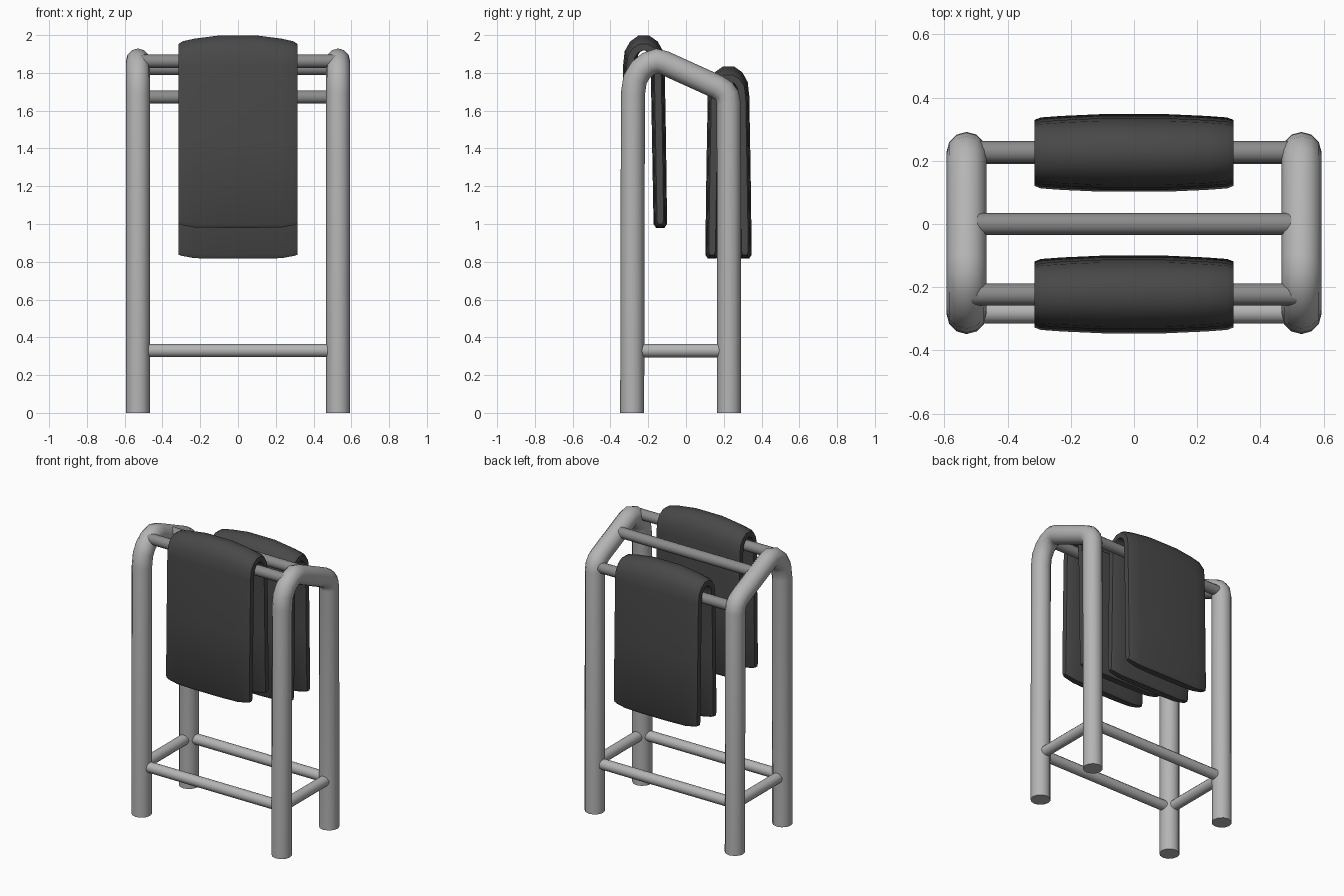
import bpy, bmesh, math
from mathutils import Vector

if "Cube" in bpy.data.objects:
    bpy.data.objects.remove(bpy.data.objects["Cube"])


def material(name, v):
    m = bpy.data.materials.new(name)
    m.diffuse_color = (v, v, v, 1)
    m.use_nodes = True
    m.node_tree.nodes["Principled BSDF"].inputs["Base Color"].default_value = m.diffuse_color
    return m


STEEL = material("light grey metal", 0.46)
RAIL = material("mid grey metal", 0.26)
CLOTH = material("dark grey towel", 0.065)


def finish(name, bm, mat, angle=40):
    bmesh.ops.recalc_face_normals(bm, faces=bm.faces)
    me = bpy.data.meshes.new(name)
    bm.to_mesh(me)
    bm.free()
    me.materials.append(mat)
    for p in me.polygons:
        p.use_smooth = True
    me.set_sharp_from_angle(angle=math.radians(angle))
    ob = bpy.data.objects.new(name, me)
    bpy.context.collection.objects.link(ob)
    return ob


def skin(bm, rings):
    """Bridge closed rings of points and cap both ends."""
    vs = [[bm.verts.new(p) for p in r] for r in rings]
    n = len(vs[0])
    for a, b in zip(vs, vs[1:]):
        for i in range(n):
            j = (i + 1) % n
            bm.faces.new((a[i], a[j], b[j], b[i]))
    bm.faces.new(vs[0])
    bm.faces.new(vs[-1])


def tube(name, pts, r, mat, side, sides=12, flat_ends=False):
    """Mitred round tube along a planar path; side is the plane normal."""
    pts = [Vector(p) for p in pts]
    side = Vector(side)
    rings = []
    for k, p in enumerate(pts):
        d0 = (p - pts[k - 1]).normalized() if k else (pts[1] - p).normalized()
        d1 = (pts[k + 1] - p).normalized() if k < len(pts) - 1 else d0
        t = (d0 + d1).normalized()
        if flat_ends and k in (0, len(pts) - 1):
            t = Vector((0, 0, 1 if k == 0 else -1))
        u = side.cross(t)
        stretch = 1 / max(0.5, t.dot(d0))
        rings.append([p + side * (r * math.cos(a)) + u * (r * stretch * math.sin(a))
                      for a in (2 * math.pi * i / sides for i in range(sides))])
    bm = bmesh.new()
    skin(bm, rings)
    return finish(name, bm, mat)


# Bent side frames: front leg, sloped top, back leg
PATH = [(-0.285, 0), (-0.281, 1.69), (-0.27, 1.765), (-0.24, 1.815), (-0.20, 1.848),
        (-0.155, 1.863), (-0.115, 1.853), (0.165, 1.726), (0.198, 1.705),
        (0.218, 1.678), (0.226, 1.64), (0.228, 0)]
for s, label in ((-1, "left"), (1, "right")):
    tube(label + "_side_frame", [(s * 0.53, y, z) for y, z in PATH], 0.0635,
         STEEL, (1, 0, 0), flat_ends=True)
    tube(label + "_lower_rung", [(s * 0.53, -0.28, 0.33), (s * 0.53, 0.225, 0.33)],
         0.036, STEEL, (1, 0, 0))

# Lower cross rungs and upper hanging rails
for name, y, z, mat in (("front_lower_rung", -0.28, 0.33, STEEL),
                        ("back_lower_rung", 0.225, 0.33, STEEL),
                        ("front_rail", -0.223, 1.862, RAIL),
                        ("middle_rail", 0.0, 1.823, RAIL),
                        ("back_rail", 0.228, 1.672, RAIL)):
    tube(name, [(-0.53, y, z), (0.53, y, z)], 0.035, mat, (0, 1, 0))


def towel(name, y0, dz):
    # middle line of the folded cloth, then its thickness factor
    half = [(-0.087, 0.98, 0.6), (-0.087, 1.0, 0.97), (-0.080, 1.45, 1),
            (-0.073, 1.84, 1), (-0.066, 1.905, 1), (-0.045, 1.942, 1),
            (-0.016, 1.963, 1)]
    line = half + [(-y, z, f) for y, z, f in reversed(half)]
    # cross sections over the width: x, half thickness, drop of the top, lift of the hem
    right = [(0.1, 0.037, 0, 0), (0.23, 0.031, 0.011, 0.002),
             (0.295, 0.026, 0.021, 0.014), (0.315, 0.018, 0.027, 0.02)]
    rows = [(-x, *r) for x, *r in reversed(right)] + right
    rings = []
    for x, h, drop, lift in rows:
        outer, inner = [], []
        for k, (y, z, f) in enumerate(line):
            a, b = line[max(k - 1, 0)], line[min(k + 1, len(line) - 1)]
            d = Vector((b[0] - a[0], b[1] - a[1])).normalized()
            n = Vector((-d.y, d.x)) * h * f
            zz = z + dz + (lift if z < 1.2 else 0)
            if z > 1.8:
                zz -= drop * (z - 1.8) / 0.163
            outer.append((x, y0 + y + n.x, zz + n.y))
            inner.append((x, y0 + y - n.x, zz - n.y))
        rings.append(outer + inner[::-1])
    bm = bmesh.new()
    vs = [[bm.verts.new(p) for p in r] for r in rings]
    n, m = len(vs[0]), len(line)
    for a, b in zip(vs, vs[1:]):
        for i in range(n):
            j = (i + 1) % n
            bm.faces.new((a[i], a[j], b[j], b[i]))
    for r in (vs[0], vs[-1]):        # cloth edges
        for i in range(m - 1):
            bm.faces.new((r[i], r[i + 1], r[n - 2 - i], r[n - 1 - i]))
    return finish(name, bm, CLOTH, 50)


towel("front_towel", -0.223, 0)
towel("back_towel", 0.225, -0.163)
